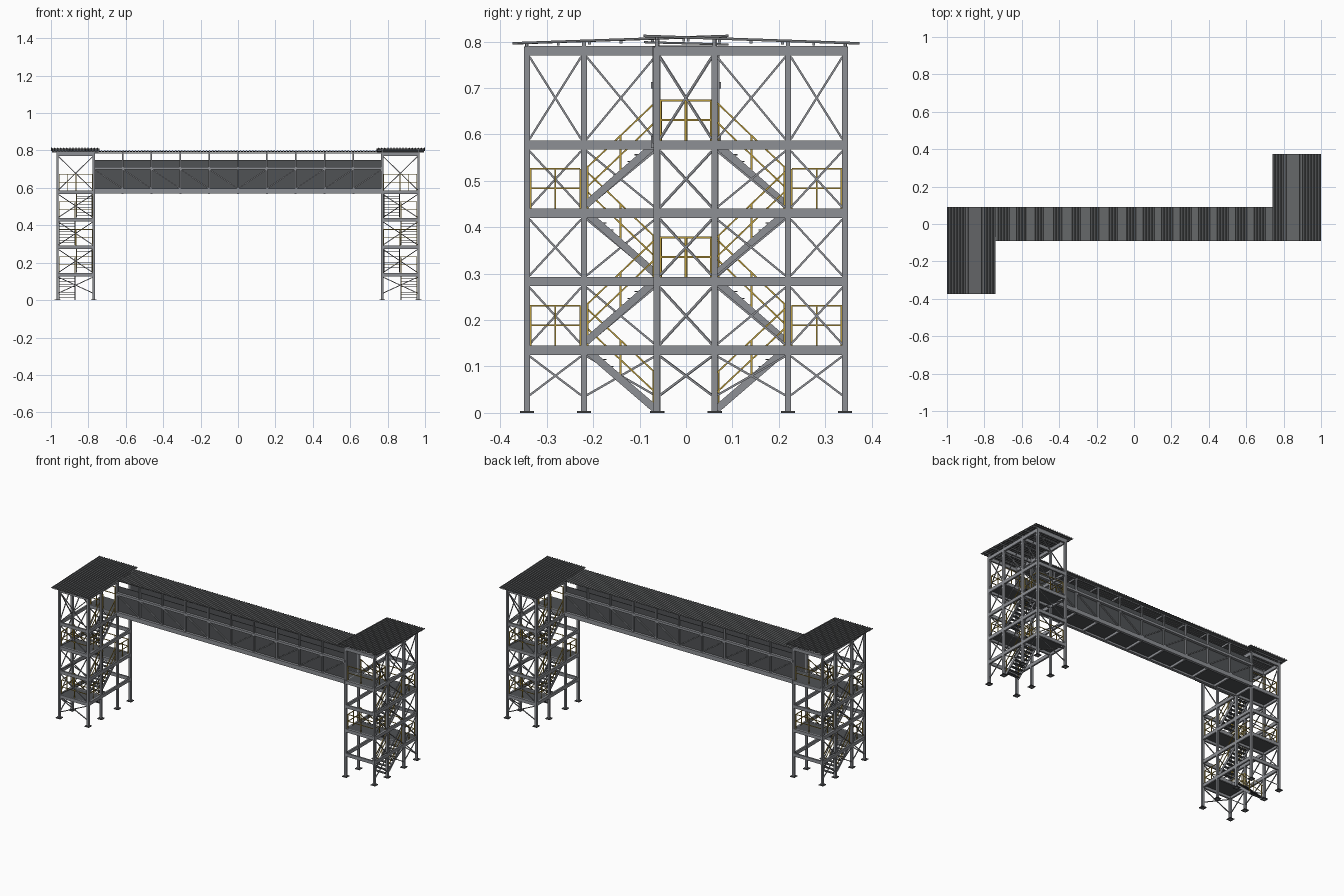
import bpy, bmesh, math
from mathutils import Vector, Matrix

if "Cube" in bpy.data.objects:
    bpy.data.objects.remove(bpy.data.objects["Cube"])


def material(name, col):
    m = bpy.data.materials.new(name)
    m.diffuse_color = (*col, 1)
    m.use_nodes = True
    m.node_tree.nodes["Principled BSDF"].inputs["Base Color"].default_value = m.diffuse_color
    return m


STEEL = material("steel_grey", (0.27, 0.28, 0.30))
DARK = material("dark_plate", (0.08, 0.085, 0.09))
ROOF = material("roof_sheet", (0.13, 0.135, 0.14))
GOLD = material("rail_yellow", (0.50, 0.34, 0.05))


class Part:
    """One named object gathered from simple solids."""

    def __init__(self, name, mat):
        self.name, self.mat, self.bm = name, mat, bmesh.new()

    def box(self, x0, x1, y0, y1, z0, z1):
        m = (Matrix.Translation(((x0 + x1) / 2, (y0 + y1) / 2, (z0 + z1) / 2))
             @ Matrix.Diagonal((x1 - x0, y1 - y0, z1 - z0, 1)))
        bmesh.ops.create_cube(self.bm, size=1, matrix=m)

    def bar(self, p, q, w, h=None):
        p, q = Vector(p), Vector(q)
        d = q - p
        z = d.normalized()
        ref = Vector((0, 1, 0)) if abs(z.z) > 0.99 else Vector((0, 0, 1))
        x = z.cross(ref).normalized()
        y = z.cross(x)
        rot = Matrix((x, y, z)).transposed().to_4x4()
        m = (Matrix.Translation((p + q) / 2) @ rot
             @ Matrix.Diagonal((w, h or w, d.length, 1)))
        bmesh.ops.create_cube(self.bm, size=1, matrix=m)

    def cross(self, a, b, z0, z1, w):
        """X brace between two plan points."""
        self.bar((*a, z0), (*b, z1), w)
        self.bar((*a, z1), (*b, z0), w)

    def sheet(self, x0, x1, y0, y1, za, zb, pitch, amp, t=0.0015):
        """Ribbed sheet, ribs along y, height za at y0 and zb at y1."""
        n = round((x1 - x0) / pitch)
        p = (x1 - x0) / n
        prof = []
        for i in range(n):
            for f, h in ((0, 0), (0.55, 0), (0.65, amp), (0.9, amp)):
                prof.append((x0 + (i + f) * p, h))
        prof.append((x1, 0))
        rows = []
        for x, h in prof:
            rows.append([self.bm.verts.new(c) for c in (
                (x, y0, za + h), (x, y1, zb + h), (x, y1, zb + h - t), (x, y0, za + h - t))])
        for a, b in zip(rows, rows[1:]):
            for k in range(4):
                self.bm.faces.new((a[k], b[k], b[(k + 1) % 4], a[(k + 1) % 4]))
        self.bm.faces.new(rows[0])
        self.bm.faces.new(rows[-1][::-1])

    def finish(self, twin=False):
        bmesh.ops.recalc_face_normals(self.bm, faces=self.bm.faces)
        me = bpy.data.meshes.new(self.name)
        self.bm.to_mesh(me)
        me.materials.append(self.mat)
        for i in range(2 if twin else 1):
            ob = bpy.data.objects.new(self.name + ("_left" if i else "_right" if twin else ""), me)
            ob.rotation_euler.z = math.pi * i
            bpy.context.collection.objects.link(ob)


# ---------- stair tower (right one; the left is its half-turn twin) ----------
XI, XO = 0.771, 0.965
ROWS = (-0.063, 0.061, 0.220, 0.343)
LEVELS = (0.135, 0.283, 0.430, 0.577, 0.780)
columns = Part("tower_columns", STEEL)
plates = Part("base_plates", DARK)
beams = Part("tower_beams", STEEL)
braces = Part("tower_braces", STEEL)
for y in ROWS:
    for x in (XI, XO):
        columns.box(x - .0065, x + .0065, y - .0065, y + .0065, 0, 0.788)
        plates.box(x - .015, x + .015, y - .015, y + .015, 0, 0.004)
for i, z in enumerate(LEVELS):
    for x in (XI, XO):
        beams.box(x - .005, x + .005, ROWS[0], ROWS[3], z - .01, z + .01)
    for k, y in enumerate(ROWS):
        landing = (2 if i % 2 == 0 else 1)
        if k in (0, 3, landing) or i == 4:
            beams.box(XI, XO, y - .005, y + .005, z - .01, z + .01)
# cross bracing on the outer long side and the far end
lows = (0.025,) + LEVELS[:-1]
for z0, z1 in zip(lows, LEVELS):
    a, b = z0 + .013, z1 - .013
    for y0, y1 in zip(ROWS, ROWS[1:]):
        braces.cross((XO, y0 + .006), (XO, y1 - .006), a, b, 0.0045)
    braces.cross((XI + .006, ROWS[3]), (XO - .006, ROWS[3]), a, b, 0.0045)

# landings with guard rails
landings = Part("landings", DARK)
rails = Part("guard_rails", GOLD)


def guard(a, b, z, posts=3):
    for h in (0.044, 0.086):
        rails.bar((*a, z + h), (*b, z + h), 0.0035)
    for i in range(posts):
        f = i / (posts - 1)
        x, y = (a[k] + (b[k] - a[k]) * f for k in (0, 1))
        rails.bar((x, y, z), (x, y, z + 0.086), 0.0035)


xi, xo, xm = XI + .009, XO - .009, (XI + XO) / 2
DECK = (0.145, 0.292, 0.440, 0.587)
for i, z in enumerate(DECK):
    y0, y1 = (ROWS[2], ROWS[3]) if i % 2 == 0 else (ROWS[0], ROWS[1])
    landings.box(XI, XO, y0, y1, z - .005, z)
    a, b = y0 + .008, y1 - .008
    guard((xo, a), (xo, b), z)
    if i < 3:
        guard((xi, a), (xi, b), z)
    end = b if i % 2 == 0 else a
    guard((xi, end), (xo, end), z)
guard((xm, ROWS[1]), (xo, ROWS[1]), DECK[3])

# stair flights: outer lane goes up away from the bridge, inner lane returns
stringers = Part("stair_stringers", STEEL)
treads = Part("stair_treads", DARK)
LANES = ((xm + .004, xo), (xi, xm - .004))
STEPS = 10
for i, z1 in enumerate(DECK):
    z0 = DECK[i - 1] if i else 0.0
    ya, yb = (0.066, 0.216) if i % 2 == 0 else (0.216, 0.066)
    x0, x1 = LANES[i % 2]
    for x in (x0, x1):
        stringers.bar((x, ya, z0 + .008), (x, yb, z1 - .008), 0.004, 0.016)
        for h in (0.044, 0.086):
            rails.bar((x, ya, z0 + h), (x, yb, z1 + h - .004), 0.0035)
        for f in (0.03, 0.5, 0.97):
            y, z = ya + (yb - ya) * f, z0 + (z1 - z0) * f
            rails.bar((x, y, z), (x, y, z + .085), 0.0035)
    for s in range(1, STEPS):
        y, z = ya + (yb - ya) * (s - .4) / STEPS, z0 + (z1 - z0) * s / STEPS
        treads.box(x0, x1, y - .009, y + .009, z - .0025, z)

# tower roof: single slope of ribbed sheet on purlins
roof = Part("tower_roof", ROOF)
purlins = Part("tower_roof_purlins", STEEL)
RY0, RY1, RZ0, RZ1 = -0.092, 0.374, 0.811, 0.795
roof.sheet(0.740, 1.0, RY0, RY1, RZ0, RZ1, 0.0165, 0.004)
for k in range(7):
    y = -0.063 + k * 0.406 / 6
    z = RZ0 + (RZ1 - RZ0) * (y - RY0) / (RY1 - RY0)
    purlins.box(0.745, 0.995, y - .003, y + .003, z - .007, z - .001)
for y in ROWS:
    z = RZ0 + (RZ1 - RZ0) * (y - RY0) / (RY1 - RY0)
    for x in (XI, XO):
        purlins.box(x - .004, x + .004, y - .004, y + .004, 0.785, z - .001)

for p in (columns, plates, beams, braces, landings, rails, stringers, treads, roof, purlins):
    p.finish(twin=True)

# ---------- footbridge ----------
L, BAYS, YB = 0.771, 10, 0.067
chords = Part("bridge_chords", STEEL)
posts = Part("bridge_posts", STEEL)
diagonals = Part("bridge_diagonals", STEEL)
panels = Part("bridge_side_panels", DARK)
deck = Part("bridge_deck", DARK)
floor_beams = Part("bridge_floor_beams", STEEL)
rafters = Part("bridge_roof_rafters", STEEL)
xs = [-L + 2 * L * i / BAYS for i in range(BAYS + 1)]
for s in (-1, 1):
    y = s * YB
    chords.box(-L, L, y - .008, y + .008, 0.571, 0.596)
    chords.box(-L, L, y - .008, y + .008, 0.699, 0.713)
    chords.box(-L, L, y - .003, y + .003, 0.783, 0.789)
    panels.box(-L, L, s * .058 - .0015, s * .058 + .0015, 0.592, 0.748)
    for x in xs:
        posts.box(x - .004, x + .004, y - .005, y + .005, 0.58, 0.789)
    for i in range(BAYS):
        a, b = (xs[i], xs[i + 1]) if i < BAYS // 2 else (xs[i + 1], xs[i])
        diagonals.bar((b, y, 0.596), (a, y, 0.70), 0.006)
deck.box(-L, L, -.06, .06, 0.582, 0.587)
for x in xs:
    floor_beams.box(x - .005, x + .005, -YB, YB, 0.568, 0.583)
    rafters.box(x - .004, x + .004, -YB, YB, 0.783, 0.792)
bridge_roof = Part("bridge_roof", ROOF)
bridge_roof.sheet(-0.775, 0.775, -0.09, 0.092, 0.798, 0.793, 0.0165, 0.003)
for p in (chords, posts, diagonals, panels, deck, floor_beams, rafters, bridge_roof):
    p.finish()
